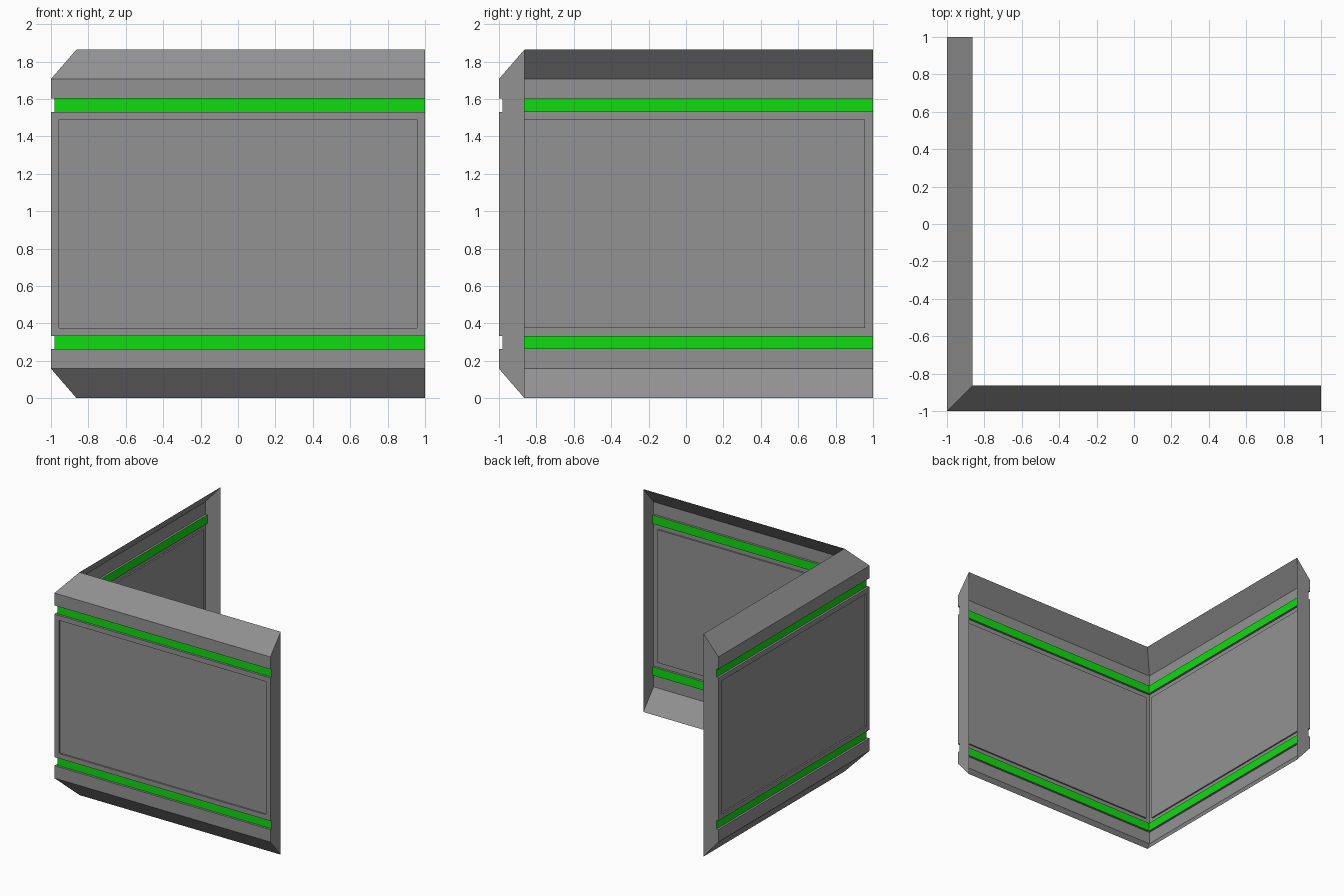
import bpy, bmesh

if "Cube" in bpy.data.objects:
    bpy.data.objects.remove(bpy.data.objects["Cube"])

H = 1.865      # wall height
BEVEL = 0.137  # depth of the sloped rims
GROOVE = 0.018 # depth of the stripe grooves
RECESS = 0.012 # depth of the panel recess


def material(name, rgb):
    m = bpy.data.materials.new(name)
    m.diffuse_color = (*rgb, 1)
    m.use_nodes = True
    m.node_tree.nodes["Principled BSDF"].inputs["Base Color"].default_value = m.diffuse_color
    return m


# Cross-section of the open-backed shell: (depth from outer face, z)
lower = [(BEVEL, 0), (0, 0.158), (0, 0.262), (GROOVE, 0.262),
         (GROOVE, 0.334), (0, 0.334)]
profile = lower + [(d, H - z) for d, z in reversed(lower)]

bm = bmesh.new()
# Columns of vertices: left wall end, mitred corner, front wall end
cols = [[bm.verts.new(p(d, z)) for d, z in profile] for p in (
    lambda d, z: (-1 + d, 1, z),
    lambda d, z: (-1 + d, -1 + d, z),
    lambda d, z: (1, -1 + d, z))]

# Sweep the profile along both walls; groove floors are green
panels = []
for a, b in zip(cols, cols[1:]):
    for i in range(len(profile) - 1):
        f = bm.faces.new((a[i], b[i], b[i + 1], a[i + 1]))
        if profile[i][0] == profile[i + 1][0] == GROOVE:
            f.material_index = 1
        if i == len(lower) - 1:
            panels.append(f)

# End caps
bm.faces.new(cols[0])
bm.faces.new(cols[2][::-1])
bm.normal_update()

# Recessed large panels
bmesh.ops.inset_individual(bm, faces=panels, thickness=0.059, depth=0)
bmesh.ops.inset_individual(bm, faces=panels, thickness=0.0005, depth=-RECESS)

mesh = bpy.data.meshes.new("corner_wall")
bm.to_mesh(mesh)
bm.free()
mesh.materials.append(material("grey metal", (0.29, 0.29, 0.29)))
mesh.materials.append(material("green stripe", (0.005, 0.71, 0.005)))
obj = bpy.data.objects.new("corner_wall", mesh)
bpy.context.collection.objects.link(obj)
